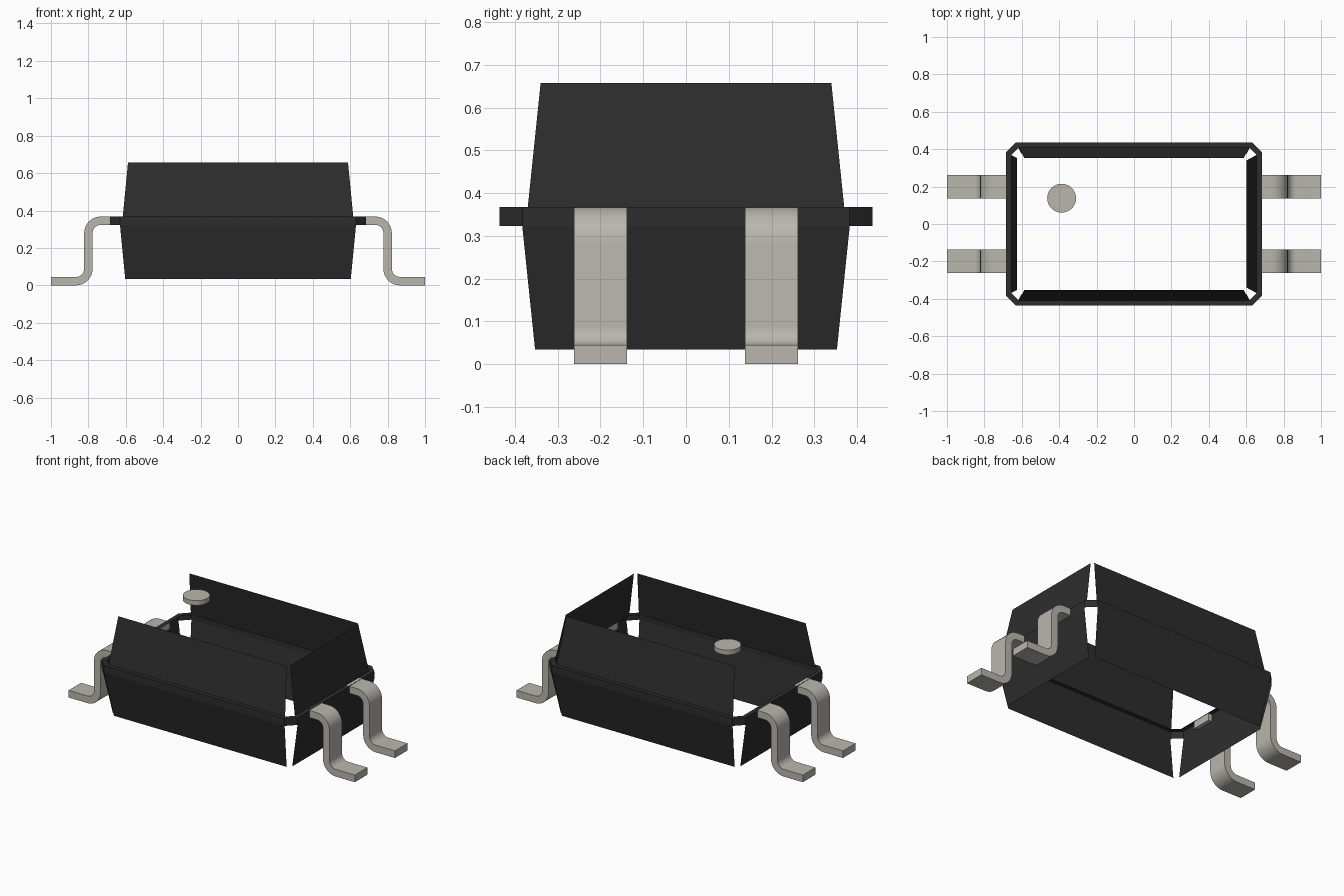
import bpy, bmesh, math
from mathutils import Vector

cube = bpy.data.objects.get("Cube")
if cube:
    bpy.data.objects.remove(cube, do_unlink=True)


def material(name, rgb, rough):
    m = bpy.data.materials.new(name)
    m.use_nodes = True
    m.diffuse_color = (*rgb, 1)
    bsdf = m.node_tree.nodes["Principled BSDF"]
    bsdf.inputs["Base Color"].default_value = (*rgb, 1)
    bsdf.inputs["Roughness"].default_value = rough
    return m


BLACK = material("black plastic", (0.026, 0.026, 0.026), 0.6)
TIN = material("tinned metal", (0.48, 0.47, 0.42), 0.5)


def make(name, verts, faces, mat, smooth=False, fix_normals=False):
    bm = bmesh.new()
    vs = [bm.verts.new(v) for v in verts]
    for f in faces:
        bm.faces.new([vs[i] for i in f])
    if fix_normals:
        bmesh.ops.recalc_face_normals(bm, faces=bm.faces[:])
    me = bpy.data.meshes.new(name)
    bm.to_mesh(me)
    bm.free()
    me.materials.append(mat)
    ob = bpy.data.objects.new(name, me)
    bpy.context.collection.objects.link(ob)
    if smooth:
        bpy.ops.object.select_all(action='DESELECT')
        ob.select_set(True)
        bpy.context.view_layer.objects.active = ob
        bpy.ops.object.shade_smooth_by_angle(angle=math.radians(35))
    return ob


# Cross-sections of the case: x half size, y half size, corner cut, height
TOP = (0.602, 0.354, 0.014, 0.658)
SHOULDER = (0.656, 0.410, 0.040, 0.368)
BAND_TOP = (0.684, 0.436, 0.053, 0.368)
BAND_LOW = (0.684, 0.436, 0.053, 0.323)
BOTTOM = (0.626, 0.376, 0.023, 0.034)


def octagon(section):
    """Eight corners, counter-clockwise, starting at the +x side."""
    x, y, c, z = section
    return [(x, c - y, z), (x, y - c, z), (x - c, y, z), (c - x, y, z),
            (-x, y - c, z), (-x, c - y, z), (c - x, -y, z), (x - c, -y, z)]


def shell(name, lower, upper, sides):
    """Wall strips between two cross-sections, only on the given sides."""
    faces = [(i, (i + 1) % 8, (i + 1) % 8 + 8, i + 8) for i in sides]
    make(name, octagon(lower) + octagon(upper), faces, BLACK)


# Case: octagonal band and flat panels, open at the cut corners
SIDES = {"left": 0, "back": 2, "right": 4, "front": 6}
for side, i in SIDES.items():
    shell("lower_panel_" + side, BOTTOM, BAND_LOW, [i])
    if side != "right":
        shell("upper_panel_" + side, SHOULDER, TOP, [i])
shell("band_wall", BAND_LOW, BAND_TOP, range(8))
shell("band_ledge", BAND_TOP, SHOULDER, range(8))

# Bent lead: side profile offset from a centre line with two round bends
T, R, STEPS = 0.045, 0.066, 8
Z_HI, Z_LO, X_LEG = 0.3455, T / 2, 0.80


def lead_profile():
    path = [(Vector((0.66, Z_HI)), Vector((0, 1)))]
    for k in range(STEPS + 1):
        a = math.pi / 2 * (1 - k / STEPS)
        n = Vector((math.cos(a), math.sin(a)))
        path.append((Vector((X_LEG - R, Z_HI - R)) + n * R, n))
    for k in range(STEPS + 1):
        a = math.pi + math.pi / 2 * k / STEPS
        n = Vector((math.cos(a), math.sin(a)))
        path.append((Vector((X_LEG + R, Z_LO + R)) + n * R, -n))
    path.append((Vector((1.0, Z_LO)), Vector((0, 1))))
    return [p + n * T / 2 for p, n in path], [p - n * T / 2 for p, n in path]


def lead(name, side, y, half=0.0625):
    outer, inner = lead_profile()
    verts = []
    for o, i in zip(outer, inner):
        for p, dy in ((o, -half), (o, half), (i, half), (i, -half)):
            verts.append((side * p.x, y + dy, p.y))
    n = len(outer)
    faces = [(4 * k + j, 4 * k + (j + 1) % 4, 4 * k + 4 + (j + 1) % 4, 4 * k + 4 + j)
             for k in range(n - 1) for j in range(4)]
    faces += [(3, 2, 1, 0), tuple(4 * n - 4 + j for j in range(4))]
    make(name, verts, faces, TIN, True, True)


for s, sname in ((1, "left"), (-1, "right")):
    for y, yname in ((-0.2, "front"), (0.2, "back")):
        lead(f"lead_{yname}_{sname}", s, y)

# Round marker near the back right corner
N = 40
ring = [(-0.387 + 0.077 * math.cos(2 * math.pi * k / N),
         0.138 + 0.077 * math.sin(2 * math.pi * k / N)) for k in range(N)]
make("marker_disc",
     [(x, y, z) for z in (0.628, 0.658) for x, y in ring],
     [(k, (k + 1) % N, (k + 1) % N + N, k + N) for k in range(N)]
     + [tuple(range(N))[::-1], tuple(range(N, 2 * N))],
     TIN, True, True)
